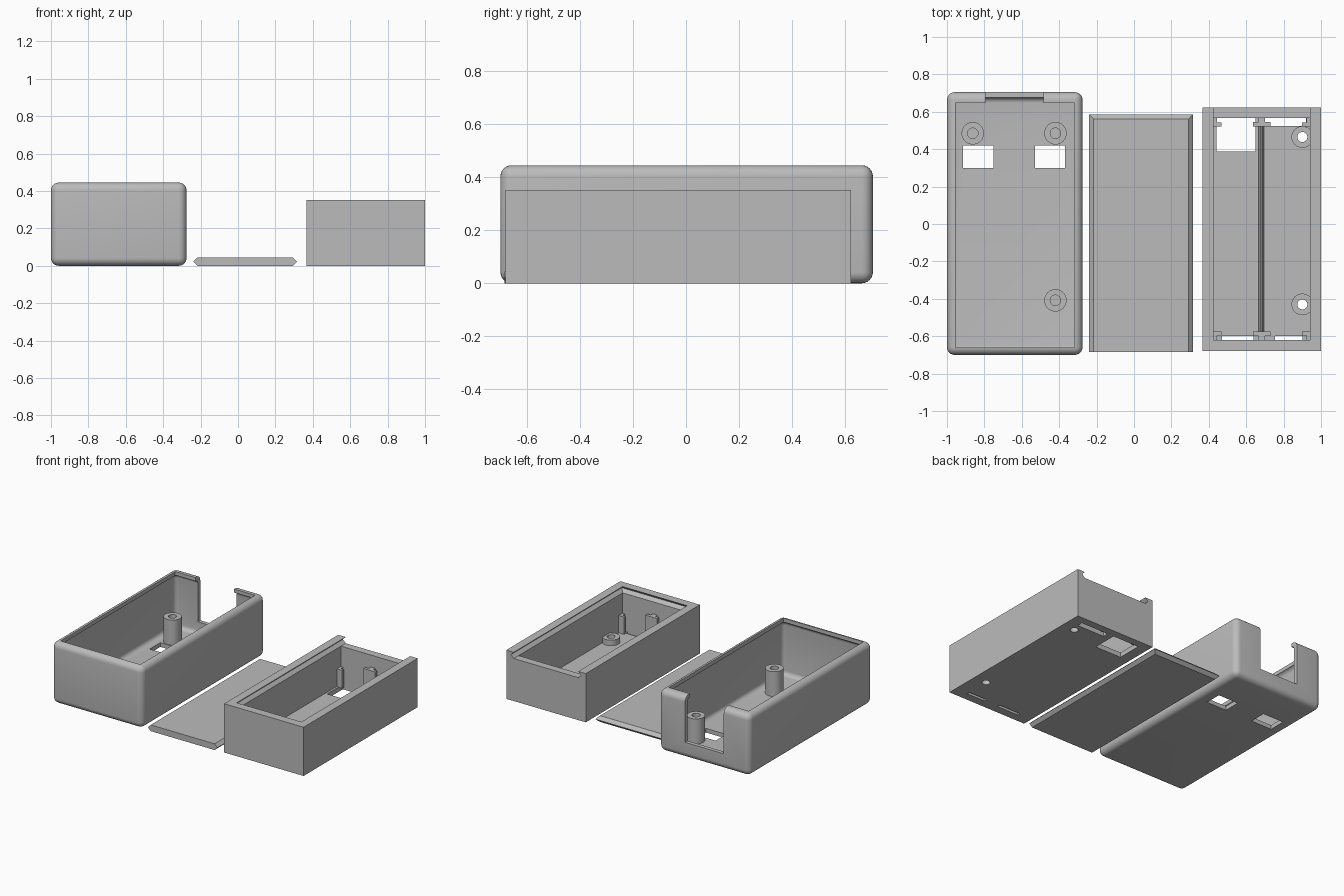
import bpy, bmesh, math

if "Cube" in bpy.data.objects:
    bpy.data.objects.remove(bpy.data.objects["Cube"])

grey = bpy.data.materials.new("light_grey")
grey.diffuse_color = (0.5, 0.5, 0.5, 1)
grey.use_nodes = True
grey.node_tree.nodes["Principled BSDF"].inputs["Base Color"].default_value = grey.diffuse_color


def make(name, bm):
    bmesh.ops.recalc_face_normals(bm, faces=bm.faces)
    me = bpy.data.meshes.new(name)
    bm.to_mesh(me)
    bm.free()
    me.materials.append(grey)
    ob = bpy.data.objects.new(name, me)
    bpy.context.collection.objects.link(ob)
    return ob


def box(name, x0, x1, y0, y1, z0, z1, radius=0):
    bm = bmesh.new()
    bmesh.ops.create_cube(bm, size=1)
    for v in bm.verts:
        v.co = ((x0 + x1) / 2 + v.co.x * (x1 - x0),
                (y0 + y1) / 2 + v.co.y * (y1 - y0),
                (z0 + z1) / 2 + v.co.z * (z1 - z0))
    if radius:
        bmesh.ops.bevel(bm, geom=bm.edges[:], offset=radius, segments=6,
                        profile=0.5, affect='EDGES')
    return make(name, bm)


def cylinder(name, x, y, r, z0, z1):
    bm = bmesh.new()
    bmesh.ops.create_cone(bm, cap_ends=True, segments=32, radius1=r, radius2=r, depth=z1 - z0)
    bmesh.ops.translate(bm, verts=bm.verts, vec=(x, y, (z0 + z1) / 2))
    return make(name, bm)


def prism(name, rings):
    """Loft through closed rings of equal length and cap both ends."""
    bm = bmesh.new()
    loops = [[bm.verts.new(p) for p in ring] for ring in rings]
    n = len(loops[0])
    for a, b in zip(loops, loops[1:]):
        for i in range(n):
            bm.faces.new((a[i], a[(i + 1) % n], b[(i + 1) % n], b[i]))
    bm.faces.new(loops[0])
    bm.faces.new(loops[-1])
    return make(name, bm)


def lid_shape(name, cx, half, flat_y, bevel_y, z0, inset=0.0225):
    """Sliding panel with pointed edges on both sides and at one end."""
    s = 1 if bevel_y > flat_y else -1
    rings = []
    for z, d in ((z0, inset), (z0 + 0.0225, 0), (z0 + 0.045, inset)):
        w, e = half - d, bevel_y - s * d
        rings.append([(cx - w, flat_y, z), (cx + w, flat_y, z), (cx + w, e, z), (cx - w, e, z)])
    return prism(name, rings)


def combine(ob, other, op='DIFFERENCE'):
    m = ob.modifiers.new("bool", 'BOOLEAN')
    m.object, m.operation, m.solver = other, op, 'EXACT'
    bpy.context.view_layer.objects.active = ob
    bpy.ops.object.modifier_apply(modifier=m.name)
    bpy.data.objects.remove(other)


def smooth(ob):
    bpy.ops.object.select_all(action='DESELECT')
    ob.select_set(True)
    bpy.context.view_layer.objects.active = ob
    bpy.ops.object.shade_smooth_by_angle(angle=math.radians(30))


# Rounded outer sleeve: hollow body with an inward lip, back notch and floor windows
sleeve = box("outer_sleeve", -1, -0.275, -0.70, 0.705, 0, 0.445, 0.042)
combine(sleeve, box("cut", -0.975, -0.30, -0.678, 0.677, 0.03, 0.42, 0.03))
combine(sleeve, box("cut", -0.955, -0.318, -0.66, 0.648, 0.2, 0.6))
combine(sleeve, box("cut", -0.795, -0.485, 0.6, 0.8, 0.115, 0.6))
for x0, x1 in ((-0.915, -0.75), (-0.53, -0.37)):
    combine(sleeve, box("cut", x0, x1, 0.30, 0.42, -0.1, 0.1))
smooth(sleeve)

# Screw posts in the sleeve
for x, y in ((-0.862, 0.485), (-0.42, 0.485), (-0.42, -0.408)):
    post = cylinder("sleeve_post", x, y, 0.06, 0.025, 0.21)
    combine(post, cylinder("cut", x, y, 0.028, 0.05, 0.4))
    smooth(post)

# Sliding lid
lid_shape("sliding_lid", 0.0375, 0.2775, -0.685, 0.585, 0)

# Inner case: cavity plus a lid groove open at the back
case = box("inner_case", 0.365, 1.0, -0.68, 0.622, 0, 0.352)
combine(case, box("cut", 0.425, 0.94, -0.62, 0.567, 0.035, 0.32))
combine(case, lid_shape("cut", 0.6825, 0.28, 0.8, -0.6425, 0.307))
combine(case, box("cut", 0.425, 0.94, -0.62, 0.8, 0.345, 0.5))

# Case floor openings: window, back slot, two front slots
for x0, x1, y0, y1 in ((0.44, 0.65, 0.387, 0.567), (0.70, 0.92, 0.525, 0.567),
                       (0.47, 0.64, -0.62, -0.598), (0.755, 0.90, -0.62, -0.598)):
    combine(case, box("cut", x0, x1, y0, y1, -0.1, 0.1))

# Low screw bosses with through holes
for y in (0.465, -0.43):
    combine(case, cylinder("boss", 0.9, y, 0.058, 0.01, 0.075), 'UNION')
    combine(case, cylinder("cut", 0.9, y, 0.027, -0.1, 0.3))
smooth(case)

# Ridge dividing the case floor
prism("floor_ridge", [[(0.664, y, 0.03), (0.696, y, 0.03), (0.684, y, 0.12), (0.676, y, 0.12)]
                      for y in (-0.58, 0.525)])

# Contact clips at both ends: a tall stem with a wider face, and short corner clips
for wall, s in ((-0.62, 1), (0.567, -1)):
    def span(a, b):
        return sorted((wall + s * a, wall + s * b))
    box("clip_stem", 0.665, 0.70, *span(0, 0.045), 0.03, 0.22)
    box("clip_face", 0.635, 0.73, *span(0.022, 0.045), 0.03, 0.22)
    for edge, d in ((0.425, 1), (0.94, -1)):
        x0, x1 = sorted((edge, edge + d * 0.018))
        box("corner_stem", x0, x1, *span(0, 0.045), 0.03, 0.16)
        x0, x1 = sorted((edge, edge + d * 0.042))
        box("corner_face", x0, x1, *span(0.025, 0.045), 0.03, 0.16)
